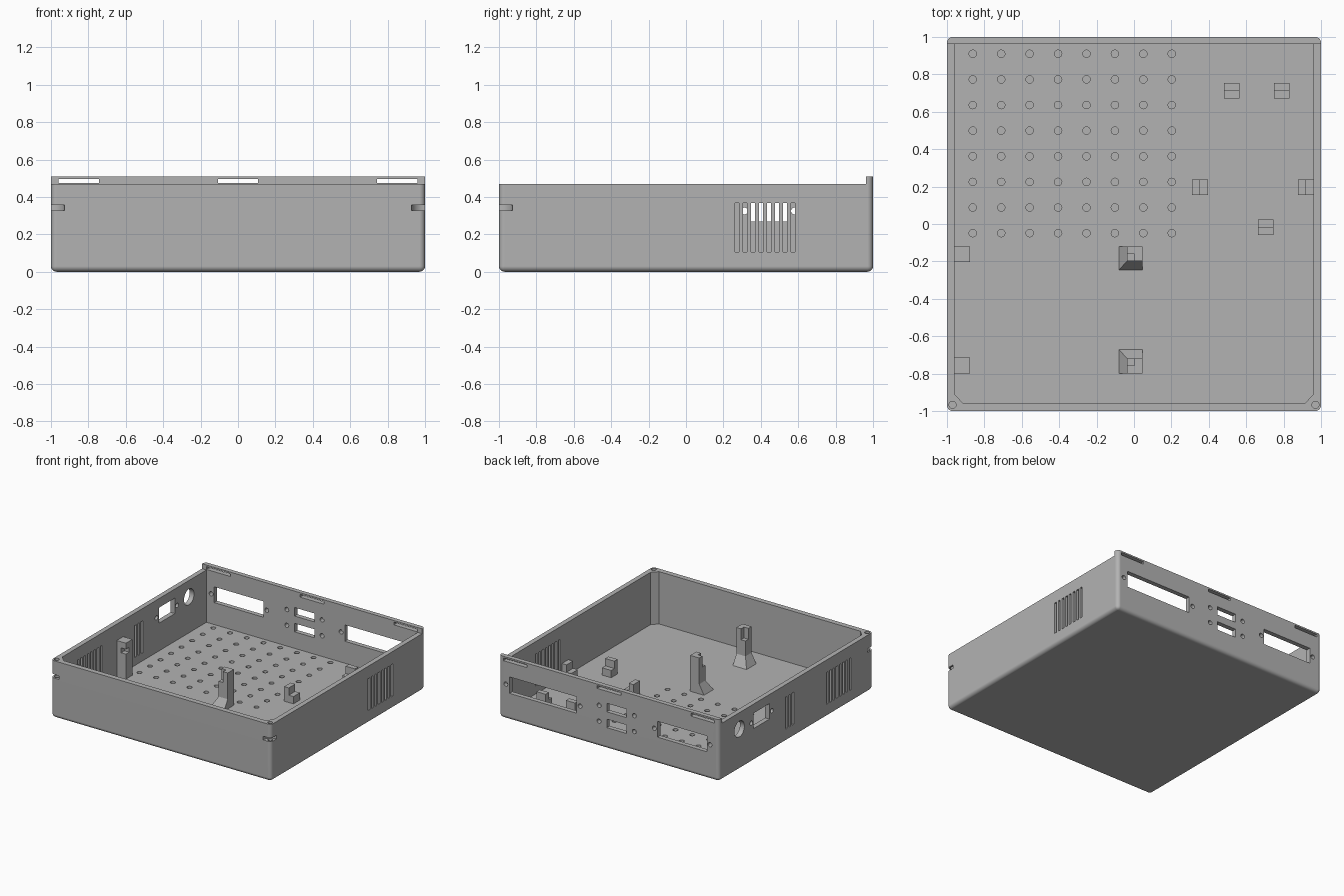
import bpy, bmesh, math
from mathutils import Matrix, Vector

if "Cube" in bpy.data.objects:
    bpy.data.objects.remove(bpy.data.objects["Cube"], do_unlink=True)

grey = bpy.data.materials.new("plain grey")
grey.use_nodes = True
grey.diffuse_color = (0.45, 0.45, 0.45, 1)
grey.node_tree.nodes["Principled BSDF"].inputs["Base Color"].default_value = (0.45, 0.45, 0.45, 1)

FLOOR, RIM, LIP, BACK = 0.04, 0.47, 0.51, 0.962


def box(bm, x0, x1, y0, y1, z0, z1):
    size = Matrix.Diagonal((x1 - x0, y1 - y0, z1 - z0, 1))
    mid = Matrix.Translation(((x0 + x1) / 2, (y0 + y1) / 2, (z0 + z1) / 2))
    return bmesh.ops.create_cube(bm, size=1, matrix=mid @ size)["verts"]


def cylinder(bm, centre, radius, depth, axis="Z", sides=24):
    turn = Vector({"X": (1, 0, 0), "Y": (0, 1, 0), "Z": (0, 0, 1)}[axis]).to_track_quat("Z", "Y")
    bmesh.ops.create_cone(bm, cap_ends=True, segments=sides, radius1=radius, radius2=radius,
                          depth=depth, matrix=Matrix.Translation(centre) @ turn.to_matrix().to_4x4())


def prism(bm, bottom, top, z0, z1):
    low = [bm.verts.new((x, y, z0)) for x, y in bottom]
    high = [bm.verts.new((x, y, z1)) for x, y in top]
    bm.faces.new(low)
    bm.faces.new(high)
    n = len(low)
    for i in range(n):
        j = (i + 1) % n
        bm.faces.new((low[i], low[j], high[j], high[i]))


def make(name, bm):
    bmesh.ops.recalc_face_normals(bm, faces=bm.faces)
    mesh = bpy.data.meshes.new(name)
    bm.to_mesh(mesh)
    bm.free()
    mesh.materials.append(grey)
    obj = bpy.data.objects.new(name, mesh)
    bpy.context.collection.objects.link(obj)
    return obj


def cut(obj, bm):
    cutter = make("cutter", bm)
    cutter.hide_render = True
    mod = obj.modifiers.new("cut", "BOOLEAN")
    mod.operation, mod.solver, mod.object = "DIFFERENCE", "EXACT", cutter
    mod.use_self = True
    bpy.context.view_layer.update()
    result = bpy.data.meshes.new_from_object(obj.evaluated_get(bpy.context.evaluated_depsgraph_get()))
    obj.modifiers.clear()
    obj.data = result
    bpy.data.objects.remove(cutter, do_unlink=True)


# Outer tray with rounded corners and bottom edge
bm = bmesh.new()
box(bm, -1, 1, -1, 1, 0, LIP)
edges = [e for e in bm.edges if min(v.co.z for v in e.verts) < 0.01]
bmesh.ops.bevel(bm, geom=edges, offset=0.03, segments=5, profile=0.5, affect="EDGES")
tray = make("tray", bm)

# Lower the rim everywhere except the back lip
bm = bmesh.new()
box(bm, -1.2, 1.2, -1.2, BACK, RIM, 1)
cut(tray, bm)

# Hollow the inside, leaving corner fillets for the front screws
bm = bmesh.new()
inside = [(-0.96, BACK), (-0.96, -0.91), (-0.915, -0.957), (0.915, -0.957), (0.96, -0.91), (0.96, BACK)]
prism(bm, inside, inside, FLOOR, 1)
cut(tray, bm)

# Side vents and side ports
bm = bmesh.new()
for side, start, count in ((1, 0.273, 8), (-1, -0.703, 8), (-1, 0.04, 3)):
    for i in range(count):
        y = start + i * 0.0427
        box(bm, side - 0.1, side + 0.1, y - 0.011, y + 0.011, 0.105, 0.368)
box(bm, -1.1, -0.9, 0.345, 0.552, 0.268, 0.395)
cylinder(bm, (-1, 0.735, 0.335), 0.065, 0.2, "X", 32)
for y in (0.313, 0.58):
    cylinder(bm, (-1, y, 0.325), 0.018, 0.2, "X")

# Back ports, each with a screw hole at both ends
for x0, x1, z0, z1, gap in ((0.297, 0.904, 0.22, 0.355, 0.034), (-0.89, -0.44, 0.22, 0.35, 0.028),
                            (-0.16, 0.02, 0.305, 0.375, 0.07), (-0.16, 0.02, 0.175, 0.245, 0.07)):
    box(bm, x0, x1, 0.9, 1.1, z0, z1)
    for x in (x0 - gap, x1 + gap):
        cylinder(bm, (x, 1, (z0 + z1) / 2), 0.018, 0.2, "Y")

# Latch slots in the back lip
for x in (-0.852, 0, 0.852):
    box(bm, x - 0.108, x + 0.108, 0.9, 1.1, 0.474, 0.497)

# Blind hole grid in the floor
for i in range(8):
    for j in range(8):
        cylinder(bm, (-0.862 + i * 0.152, 0.91 - j * 0.137, FLOOR), 0.02, 0.05, sides=16)
cut(tray, bm)

# Front corner screw holes and nut slots
bm = bmesh.new()
for side in (-1, 1):
    cylinder(bm, (side * 0.97, -0.967, 0.45), 0.019, 0.3)
cut(tray, bm)
bm = bmesh.new()
for side in (-1, 1):
    cylinder(bm, (side, -1, 0.343), 0.072, 0.03, sides=32)
cut(tray, bm)

# Stepped stands: the taller half lies away from the held board
for i, (x, y, dx, dy) in enumerate(((0.522, 0.712, 0, 1), (0.79, 0.712, 0, 1), (0.353, 0.197, -1, 0),
                                    (0.918, 0.197, 1, 0), (0.705, -0.018, 0, -1))):
    h = 0.042
    bm = bmesh.new()
    box(bm, x - h, x + h, y - h, y + h, FLOOR, 0.1)
    box(bm, x - h * (dx < 1), x + h * (dx > -1), y - h * (dy < 1), y + h * (dy > -1), 0.1, 0.16)
    make("stepped_stand_%d" % (i + 1), bm)

STEP, TOP, FLARE = 0.245, 0.335, 0.12
for name, mid, s in (("rear", -0.16, 1), ("front", -0.757, -1)):
    def span(a, b):
        return sorted((mid + s * a, mid + s * b))

    # Corner tower with a flared foot and a raised corner wall
    bm = bmesh.new()
    y0, y1 = mid - s * 0.085, mid + s * 0.041
    yt = mid - s * 0.038
    prism(bm, [(-0.08, y0), (0.045, y0), (0.045, y1), (-0.08, y1)],
          [(-0.037, yt), (0.045, yt), (0.045, y1), (-0.037, y1)], FLOOR, FLARE)
    box(bm, -0.037, 0.045, *span(-0.038, 0.041), FLARE, STEP)
    box(bm, -0.037, 0.045, *span(0, 0.041), STEP, TOP)
    box(bm, 0.003, 0.045, *span(-0.038, 0), STEP, TOP)
    make(name + "_tower", bm)

    # Wall post with a notch that grips the board corner
    bm = bmesh.new()
    box(bm, -0.96, -0.877, *span(-0.043, 0.041), FLOOR, TOP)
    post = make(name + "_wall_post", bm)
    bm = bmesh.new()
    box(bm, -0.92, -0.8, *span(-0.1, 0), STEP, STEP + 0.04)
    cut(post, bm)

# Smooth the rounded parts while keeping flat walls flat
bpy.ops.object.select_all(action="DESELECT")
tray.select_set(True)
bpy.context.view_layer.objects.active = tray
bpy.ops.object.shade_smooth_by_angle(angle=math.radians(30))
weighted = tray.modifiers.new("flat_walls", "WEIGHTED_NORMAL")
weighted.keep_sharp = True
